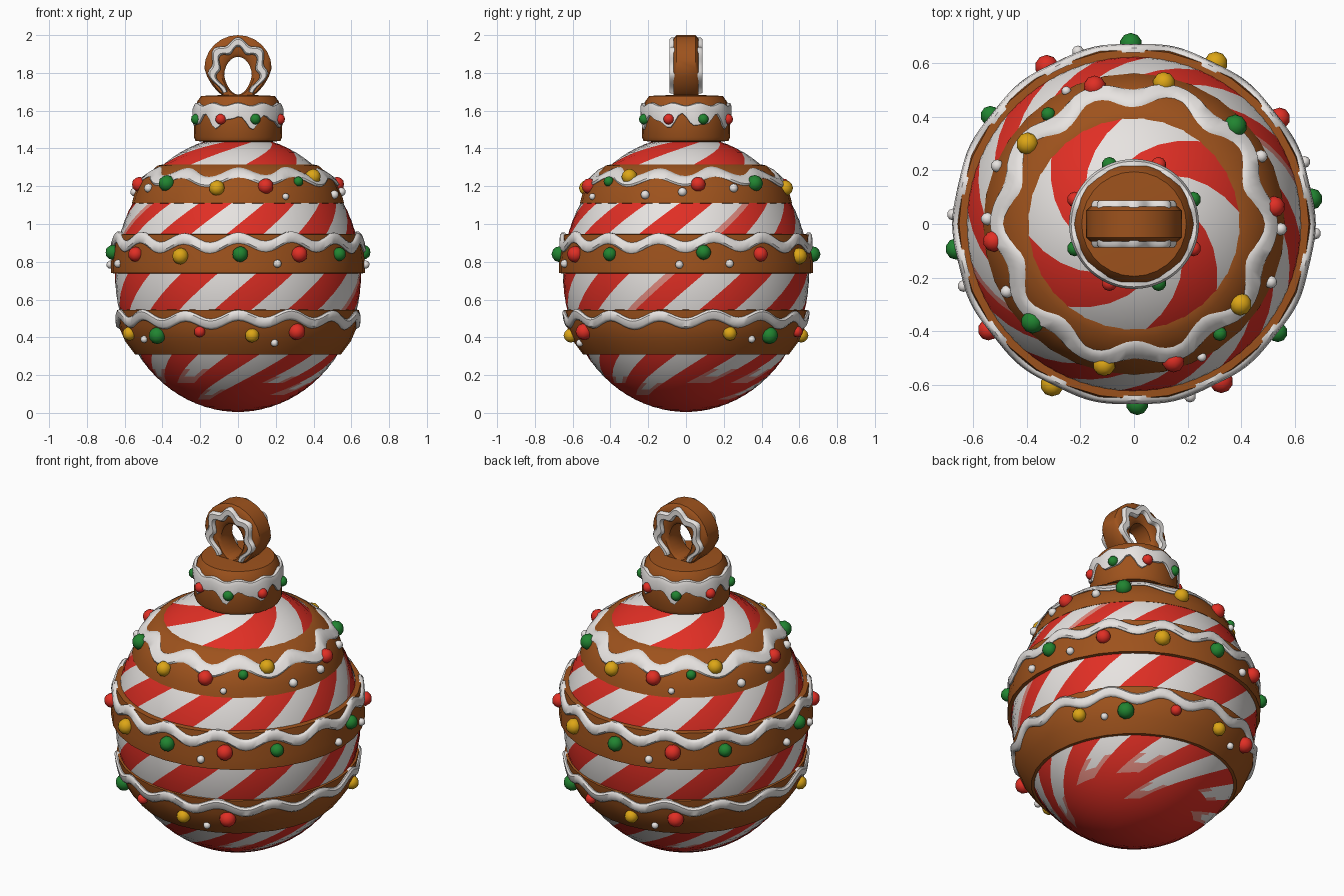
import bpy, bmesh, math
from mathutils import Vector, Matrix

if "Cube" in bpy.data.objects:
    bpy.data.objects.remove(bpy.data.objects["Cube"])


def material(name, rgb):
    m = bpy.data.materials.new(name)
    m.diffuse_color = (*rgb, 1)
    m.use_nodes = True
    m.node_tree.nodes["Principled BSDF"].inputs["Base Color"].default_value = m.diffuse_color
    return m


BROWN = material("gingerbread brown", (0.34, 0.085, 0.012))
WHITE = material("icing white", (0.80, 0.77, 0.75))
RED = material("candy red", (0.75, 0.028, 0.018))
PINK = material("candy pink", (0.74, 0.25, 0.21))
GREEN = material("candy green", (0.015, 0.23, 0.03))
YELLOW = material("candy yellow", (0.72, 0.38, 0.008))


def polar(r, phi, z):
    """phi is measured from the front, turning towards +x"""
    return Vector((r * math.sin(phi), -r * math.cos(phi), z))


def finish(name, bm, mats):
    bmesh.ops.recalc_face_normals(bm, faces=bm.faces)
    me = bpy.data.meshes.new(name)
    bm.to_mesh(me)
    bm.free()
    for m in mats:
        me.materials.append(m)
    ob = bpy.data.objects.new(name, me)
    bpy.context.collection.objects.link(ob)
    bpy.ops.object.select_all(action='DESELECT')
    ob.select_set(True)
    bpy.context.view_layer.objects.active = ob
    bpy.ops.object.shade_smooth_by_angle(angle=math.radians(45))


def lathe(name, profile, segs, mats, twist=lambda z: 0, pick=lambda z, j: 0):
    """Turn (radius, z) points round the z axis, with optional twist and colour rule"""
    bm = bmesh.new()
    rings = [[bm.verts.new(polar(r, 2 * math.pi * j / segs + twist(z), z)) for j in range(segs)]
             for r, z in profile]
    for i in range(len(rings) - 1):
        for j in range(segs):
            k = (j + 1) % segs
            f = bm.faces.new((rings[i][j], rings[i][k], rings[i + 1][k], rings[i + 1][j]))
            f.material_index = pick((profile[i][1] + profile[i + 1][1]) / 2, j)
    bm.faces.new(rings[0][::-1])
    bm.faces.new(rings[-1])
    finish(name, bm, mats)


def closed_loft(name, rows, mat, wrap=True):
    """Join equal closed sections in order, as a ring or as a capped strip"""
    bm = bmesh.new()
    rows = [[bm.verts.new(p) for p in row] for row in rows]
    n, m = len(rows), len(rows[0])
    for j in range(n if wrap else n - 1):
        a, c = rows[j], rows[(j + 1) % n]
        for i in range(m):
            k = (i + 1) % m
            bm.faces.new((a[i], c[i], c[k], a[k]))
    if not wrap:
        bm.faces.new(rows[0])
        bm.faces.new(rows[-1])
    finish(name, bm, [mat])


def radius_at(profile, z):
    for (r0, z0), (r1, z1) in zip(profile, profile[1:]):
        if z0 <= z <= z1:
            return r0 + (r1 - r0) * (z - z0) / (z1 - z0)
    return profile[-1][0]


# Striped ball: slightly tall ellipsoid with spiral candy stripes
CZ, RX, RZ = 0.735, 0.652, 0.73


def ball_point(a):
    return RX * math.sin(a), CZ - RZ * math.cos(a)


def spiral(z):
    a = math.acos(max(-0.985, min(0.985, (CZ - z) / RZ)))
    return 1.3 * math.log(math.tan(a / 2)) + 0.3


def body_stripe(z, j):
    """Eight columns per stripe pair; white tongues end at different heights near the bottom"""
    stripe, col = j // 8, j % 8
    end = (0.20, 0.10, 0.17, 0.13, 0.20)[stripe % 5]
    if col in (0, 1, 6, 7):
        return 2 if stripe % 5 == 1 and col == 6 and z > 0.3 else 0
    if z < end + (0.03 if col in (2, 5) else 0):
        return 2 if z > end - 0.025 else 0
    return 1


def top_spiral(z):
    """Wide stripes, red centred on the diagonals at z = 1.365"""
    return spiral(z) - spiral(1.365) + math.pi / 4


A_SPLIT = math.acos((CZ - 1.25) / RZ)
A_TOP = math.acos((CZ - 1.45) / RZ)
lathe("striped_ball", [ball_point(0.04 + (A_SPLIT - 0.04) * i / 30) for i in range(31)],
      80, [RED, WHITE, PINK], spiral, body_stripe)
lathe("striped_ball_top", [ball_point(A_SPLIT + (A_TOP - A_SPLIT) * i / 8) for i in range(9)],
      32, [RED, WHITE], top_spiral, lambda z, j: 0 if j % 8 in (0, 1, 6, 7) else 1)

# Gingerbread bands with wavy icing and candies: (colour, angle, z, size), repeated on the back
G, R, Y, W = GREEN, RED, YELLOW, WHITE
BANDS = {
    "upper": dict(
        profile=[(0.50, 1.105), (0.562, 1.11), (0.548, 1.16), (0.51, 1.235), (0.425, 1.31), (0.38, 1.318)],
        z=1.25, amp=0.023, waves=10, half=0.027,
        candy=[(R, 16, 1.20, .042), (G, 38, 1.225, .027), (Y, 53, 1.25, .042), (R, 97, 1.21, .040),
               (G, 134, 1.215, .044), (Y, 168, 1.19, .042), (W, 67, 1.155, .024), (W, 88, 1.17, .024),
               (W, 118, 1.19, .024), (W, 27, 1.145, .018)]),
    "middle": dict(
        profile=[(0.60, 0.735), (0.672, 0.74), (0.672, 0.80), (0.652, 0.945), (0.59, 0.95)],
        z=0.902, amp=0.025, waves=14, half=0.029,
        candy=[(G, 1, 0.84, .042), (R, 29, 0.84, .044), (G, 53, 0.84, .037), (G, 98, 0.85, .040),
               (R, 126, 0.84, .040), (Y, 153, 0.83, .044), (W, 18, 0.79, .022), (W, 87, 0.785, .022),
               (W, 110, 0.79, .022)]),
    "lower": dict(
        profile=[(0.46, 0.305), (0.545, 0.31), (0.598, 0.38), (0.632, 0.46), (0.642, 0.545), (0.58, 0.55)],
        z=0.495, amp=0.022, waves=14, half=0.028,
        candy=[(Y, 7, 0.41, .038), (R, 30, 0.43, .045), (Y, 112, 0.42, .038), (G, 136, 0.41, .046),
               (R, 161, 0.43, .030), (W, 19, 0.37, .020), (W, 125, 0.39, .020)]),
}


def candies(name, items):
    """One object of candies; items are (colour, centre, size)"""
    mats = [RED, GREEN, YELLOW, WHITE]
    bm = bmesh.new()
    for mat, co, size in items:
        old = set(bm.faces)
        bmesh.ops.create_icosphere(bm, subdivisions=2, radius=size, matrix=Matrix.Translation(co))
        for f in set(bm.faces) - old:
            f.material_index = mats.index(mat)
    finish(name, bm, mats)


for name, b in BANDS.items():
    prof, h = b["profile"], b["half"]
    lathe(name + "_band", prof, 32, [BROWN])
    rows = []
    n = b["waves"] * 10
    for i in range(n):
        phi = 2 * math.pi * i / n
        z = b["z"] + b["amp"] * math.cos(b["waves"] * phi) + 0.005 * math.sin(4 * phi)
        rows.append([polar(radius_at(prof, min(z + dz, prof[-2][1])) + out, phi, z + dz)
                     for dz, out in ((-h, -0.012), (-h, 0.004), (-h * 0.6, 0.014), (h * 0.6, 0.014),
                                     (h, 0.004), (h, -0.012))])
    closed_loft(name + "_icing", rows, WHITE)
    candies(name + "_candies",
            [(m, polar(radius_at(prof, z) + 0.004, math.radians(d + turn), z), s)
             for turn in (0, 180) for m, d, z, s in b["candy"]])

# Gingerbread cap
lathe("cap", [(0.18, 1.435), (0.225, 1.44), (0.234, 1.46), (0.230, 1.60), (0.215, 1.65),
              (0.195, 1.678), (0.10, 1.682)], 28, [BROWN])

# Dripping icing collar around the cap
rows = []
for j in range(72):
    phi = 2 * math.pi * j / 72
    low = 1.540 + 0.030 * math.cos(8 * phi + 0.6) + 0.014 * math.sin(14 * phi)
    top = 1.632 + 0.008 * math.cos(10 * phi)
    rows.append([polar(r, phi, z) for r, z in ((0.222, low), (0.240, low + 0.004), (0.242, top - 0.02),
                                               (0.234, top), (0.200, top + 0.006))])
closed_loft("cap_icing", rows, WHITE)
candies("cap_candies", [((GREEN, RED)[i % 2], polar(0.239, math.radians(22.5 + 45 * i), 1.555), 0.029)
                        for i in range(8)])


# Hanging loop: rounded slab with an egg-shaped hole
def loop_point(t, f, y):
    """f runs from the hole (0) to the outer edge (1)"""
    taper = 1 + 0.2 * math.cos(t) if math.cos(t) < 0 else 1
    inner = Vector((0.073 * math.sin(t) * taper, y, 1.785 + 0.10 * math.cos(t)))
    outer = Vector((0.178 * math.sin(t) * taper, y, 1.825 + 0.175 * math.cos(t)))
    return inner.lerp(outer, f)


SECTION = [(0, -0.05), (0.15, -0.066), (0.85, -0.066), (1, -0.05),
           (1, 0.05), (0.85, 0.066), (0.15, 0.066), (0, 0.05)]
closed_loft("hanging_loop", [[loop_point(2 * math.pi * i / 24, f, y) for f, y in SECTION]
                             for i in range(24)], BROWN)

# Wavy icing on the front and back of the loop
for side, s in (("front", -1), ("back", 1)):
    rows = []
    for i in range(61):
        t = math.radians(-142 + 284 * i / 60)
        f = 0.55 + 0.13 * math.cos(7 * t)
        rows.append([loop_point(t, f + df, s * y) for df, y in
                     ((-0.22, 0.055), (-0.21, 0.078), (-0.13, 0.088), (0.13, 0.088),
                      (0.21, 0.078), (0.22, 0.055))])
    closed_loft("loop_icing_" + side, rows, WHITE, wrap=False)
